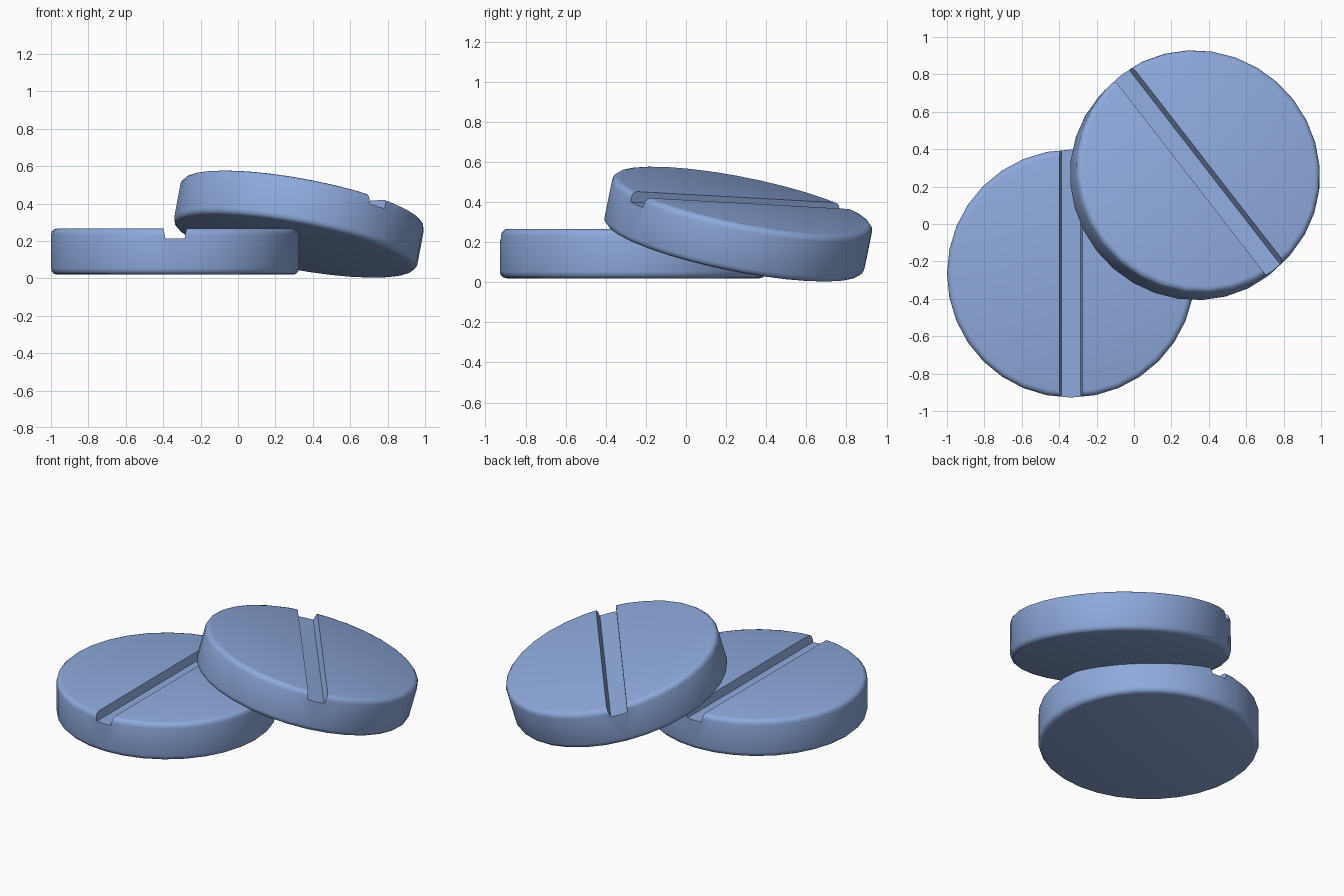
import bpy, bmesh, math
from mathutils import Matrix, Vector

if "Cube" in bpy.data.objects:
    bpy.data.objects.remove(bpy.data.objects["Cube"])

R, H, B = 0.663, 0.246, 0.032   # radius, thickness, rounded rim
SIDES = 32

blue = bpy.data.materials.new("soft_blue")
blue.diffuse_color = (0.27, 0.40, 0.72, 1)
blue.use_nodes = True
blue.node_tree.nodes["Principled BSDF"].inputs["Base Color"].default_value = blue.diffuse_color


def mesh_object(name, bm):
    bmesh.ops.recalc_face_normals(bm, faces=bm.faces)
    me = bpy.data.meshes.new(name)
    bm.to_mesh(me)
    bm.free()
    me.materials.append(blue)
    ob = bpy.data.objects.new(name, me)
    bpy.context.collection.objects.link(ob)
    return ob


def tablet(name, matrix):
    # disc with rounded rims, lathed from a profile
    arc = [math.radians(a) for a in (0, 30, 60, 90)]
    upper = [(R - B + B * math.cos(a), H / 2 - B + B * math.sin(a)) for a in arc]
    profile = [(r, -z) for r, z in reversed(upper)] + upper
    bm = bmesh.new()
    rings = [[bm.verts.new((r * math.cos(2 * math.pi * i / SIDES),
                            r * math.sin(2 * math.pi * i / SIDES), z))
              for i in range(SIDES)] for r, z in profile]
    for lo, hi in zip(rings, rings[1:]):
        for i in range(SIDES):
            j = (i + 1) % SIDES
            bm.faces.new((lo[i], lo[j], hi[j], hi[i]))
    bm.faces.new(rings[0])
    bm.faces.new(rings[-1])
    ob = mesh_object(name, bm)

    # score groove: slightly flared slot across the top
    slot = [(-0.051, H / 2 - 0.053), (0.051, H / 2 - 0.053), (0.072, H / 2 + 0.05), (-0.072, H / 2 + 0.05)]
    bm = bmesh.new()
    ends = [[bm.verts.new((x, y, z)) for x, z in slot] for y in (-1, 1)]
    for i in range(4):
        j = (i + 1) % 4
        bm.faces.new((ends[0][i], ends[0][j], ends[1][j], ends[1][i]))
    bm.faces.new(ends[0])
    bm.faces.new(ends[1])
    cutter = mesh_object("groove_cutter", bm)
    cutter.hide_render = True
    mod = ob.modifiers.new("groove", 'BOOLEAN')
    mod.operation, mod.solver, mod.object = 'DIFFERENCE', 'EXACT', cutter

    bpy.ops.object.select_all(action='DESELECT')
    bpy.context.view_layer.objects.active = ob
    ob.select_set(True)
    bpy.ops.object.modifier_apply(modifier=mod.name)
    bpy.data.objects.remove(cutter)
    bpy.ops.object.shade_smooth_by_angle(angle=math.radians(35))
    ob.matrix_world = matrix
    return ob


# flat tablet
tablet("flat_tablet", Matrix.Translation((-0.337, -0.265, 0.143)))

# tablet leaning on the first one
a = math.radians(47)
tilt = Matrix.Rotation(math.radians(15.4), 4, Vector((-math.sin(a), math.cos(a), 0)))
spin = Matrix.Rotation(math.radians(37.5), 4, 'Z')
tablet("leaning_tablet", Matrix.Translation((0.326, 0.261, 0.29)) @ tilt @ spin)
